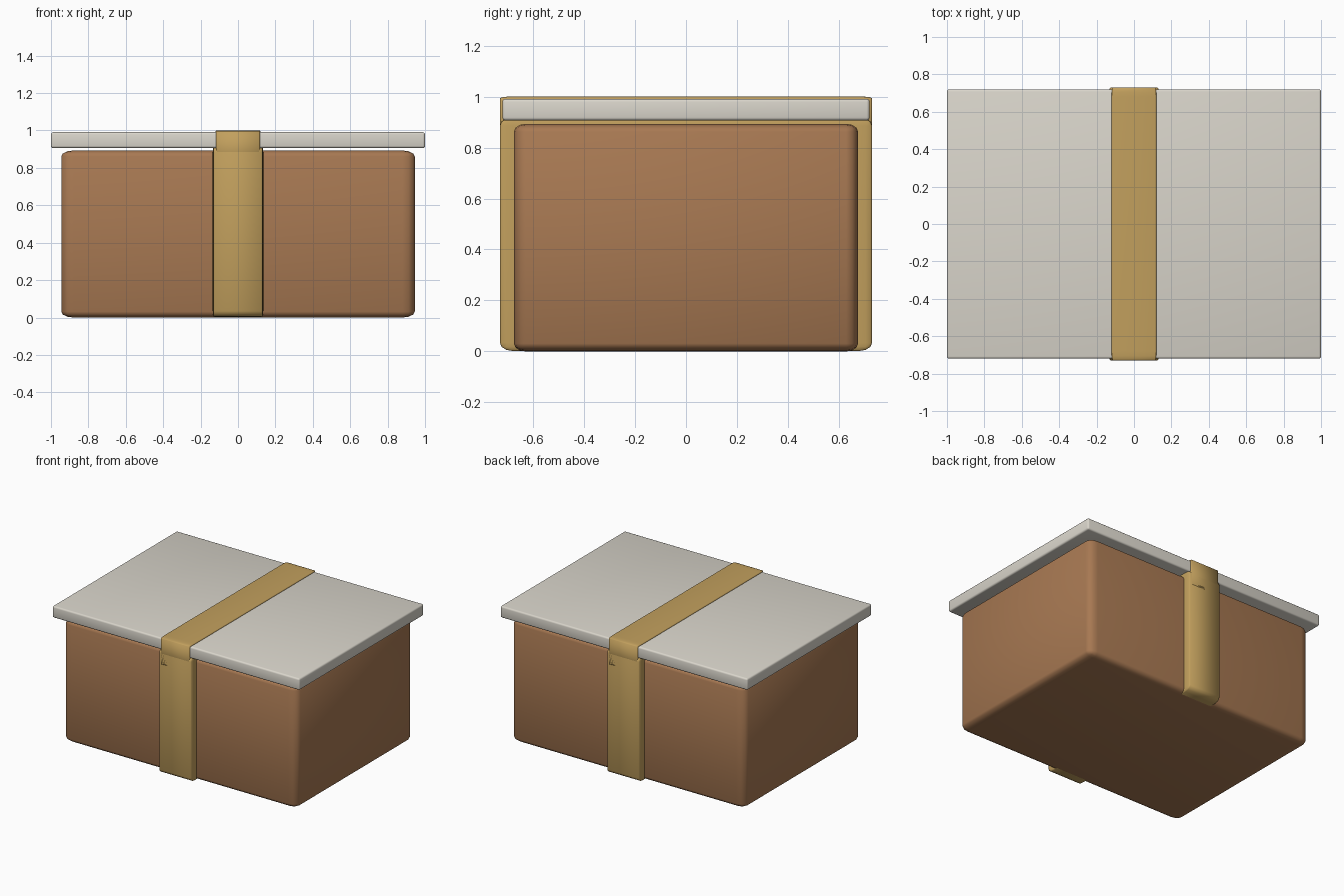
import bpy
import math

if "Cube" in bpy.data.objects:
    bpy.data.objects.remove(bpy.data.objects["Cube"])


def material(name, rgb):
    m = bpy.data.materials.new(name)
    m.diffuse_color = (*rgb, 1)
    m.use_nodes = True
    m.node_tree.nodes["Principled BSDF"].inputs["Base Color"].default_value = m.diffuse_color
    return m


leather = material("brown", (0.39, 0.19, 0.085))
stone = material("pale_grey", (0.70, 0.67, 0.60))
brass = material("gold", (0.54, 0.35, 0.11))


def rounded_box(name, size, z0, mat, bevel, stretched):
    """Rounded box resting on z0; stretched scales the rounding with the size."""
    bpy.ops.mesh.primitive_cube_add(size=1, location=(0, 0, z0 + size[2] / 2))
    ob = bpy.context.object
    ob.name = name
    ob.scale = size
    if not stretched:
        bpy.ops.object.transform_apply(location=False, scale=True)
    mod = ob.modifiers.new("rounding", 'BEVEL')
    mod.width = bevel
    mod.segments = 3
    bpy.ops.object.modifier_apply(modifier=mod.name)
    if stretched:
        bpy.ops.object.transform_apply(location=False, scale=True)
    ob.data.materials.append(mat)
    bpy.ops.object.shade_smooth_by_angle(angle=math.radians(60))
    return ob


# Box body
rounded_box("box_body", (1.89, 1.35, 0.893), 0.0, leather, 0.035, True)
# Overhanging lid, floating just above the body
rounded_box("lid", (2.0, 1.44, 0.085), 0.906, stone, 0.012, False)
# Strap around the body, and the narrower strap over the lid
rounded_box("body_strap", (0.27, 1.46, 0.915), 0.002, brass, 0.035, True)
rounded_box("lid_strap", (0.24, 1.46, 0.2), 0.8, brass, 0.035, True)
